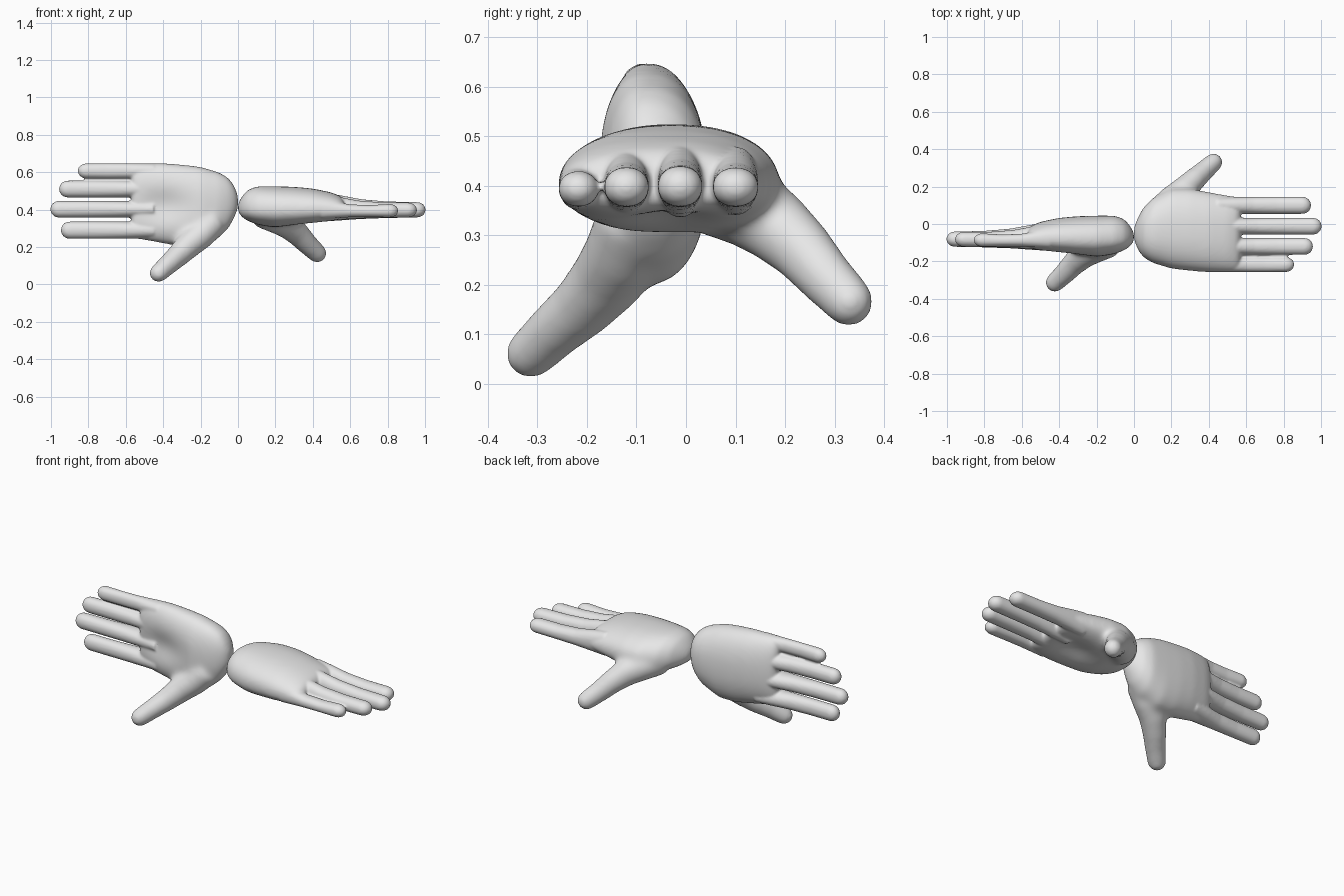
import bpy, bmesh, math
from mathutils import Matrix, Vector

cube = bpy.data.objects.get("Cube")
if cube:
    bpy.data.objects.remove(cube, do_unlink=True)

skin = bpy.data.materials.new("pale grey")
skin.use_nodes = True
GREY = (0.8, 0.8, 0.8, 1)
skin.diffuse_color = GREY
skin.node_tree.nodes["Principled BSDF"].inputs["Base Color"].default_value = GREY

SIDES = 32
MID = 0.40  # height of the widest line of the palm


def power(value, exponent):
    return math.copysign(abs(value) ** exponent, value)


def ring(bm, centre, side, up, down, square=2.0):
    """Closed superellipse ring with separate upper and lower half heights."""
    verts = []
    for i in range(SIDES):
        a = math.tau * i / SIDES
        c, s = power(math.cos(a), 2 / square), power(math.sin(a), 2 / square)
        verts.append(bm.verts.new(centre + side * c + (up if s > 0 else down) * s))
    return verts


def loft(bm, rings):
    """Skin a list of rings and close both ends."""
    for a, b in zip(rings, rings[1:]):
        for i in range(SIDES):
            j = (i + 1) % SIDES
            bm.faces.new((a[i], a[j], b[j], b[i]))
    bm.faces.new(rings[0][::-1])
    bm.faces.new(rings[-1])


def rounded_tip(bm, rings, centre, direction, side, up, length):
    """Extend a limb with a domed end."""
    for k in range(1, 7):
        a = k * math.pi / 2 / 6.3
        c = math.cos(a)
        rings.append(ring(bm, centre + direction * length * math.sin(a),
                          side * c, up * c, up * c))


def fuse(bm, voxel, passes):
    """Weld overlapping shells into one smooth skin."""
    bmesh.ops.recalc_face_normals(bm, faces=bm.faces[:])
    mesh = bpy.data.meshes.new("hand_blend")
    bm.to_mesh(mesh)
    bm.free()
    obj = bpy.data.objects.new("hand_blend", mesh)
    bpy.context.collection.objects.link(obj)
    mod = obj.modifiers.new("weld", 'REMESH')
    mod.mode = 'VOXEL'
    mod.voxel_size = voxel
    mod = obj.modifiers.new("soften", 'SMOOTH')
    mod.factor = 0.5
    mod.iterations = passes
    graph = bpy.context.evaluated_depsgraph_get()
    result = bpy.data.meshes.new_from_object(obj.evaluated_get(graph))
    bpy.data.objects.remove(obj, do_unlink=True)
    return result


X, Y, Z = Vector((1, 0, 0)), Vector((0, 1, 0)), Vector((0, 0, 1))

# Palm: x, side range, bottom and top
palm = [
    (0.0, -0.09, -0.01, 0.385, 0.435), (0.02, -0.14, 0.035, 0.36, 0.47),
    (0.05, -0.18, 0.09, 0.34, 0.505), (0.1, -0.21, 0.14, 0.32, 0.525),
    (0.2, -0.24, 0.19, 0.30, 0.525), (0.3, -0.252, 0.19, 0.305, 0.522),
    (0.4, -0.26, 0.172, 0.315, 0.513), (0.5, -0.26, 0.154, 0.33, 0.492),
    (0.55, -0.257, 0.15, 0.342, 0.472), (0.572, -0.24, 0.13, 0.36, 0.445),
]
bm = bmesh.new()
loft(bm, [ring(bm, Vector((x, (lo + hi) / 2, MID)), Y * (hi - lo) / 2,
               Z * (top - MID), Z * (MID - bottom), 2.25)
          for x, lo, hi, bottom, top in palm])

# Thumb: swings outward and down from the heel of the palm
thumb = [((0.13, 0.05, 0.385), 0.085), ((0.2, 0.125, 0.355), 0.082),
         ((0.265, 0.18, 0.32), 0.076), ((0.32, 0.235, 0.27), 0.066),
         ((0.375, 0.285, 0.212), 0.058), ((0.425, 0.33, 0.165), 0.053)]
points = [Vector(p) for p, r in thumb]
rings = []
for i, (p, r) in enumerate(thumb):
    direction = (points[min(i + 1, len(points) - 1)] - points[max(i - 1, 0)]).normalized()
    side = direction.cross(Z).normalized()
    up = side.cross(direction) * r
    side = side * r * 0.95
    rings.append(ring(bm, points[i], side, up, up))
rounded_tip(bm, rings, points[-1], direction, side, up, 0.05)
loft(bm, rings)
body = fuse(bm, 0.011, 22)

# Hollow of the palm
for v in body.vertices:
    x, y, z = v.co
    if z < MID:
        v.co.z += 0.032 * math.exp(-((x - 0.4) / 0.14) ** 2 - ((y + 0.03) / 0.09) ** 2)

# Fingers: centre line, half width, tip and drop of the knuckle
bm = bmesh.new()
bm.from_mesh(body)
fingers = [(0.1, 0.046, 0.947, 0.012), (-0.012, 0.045, 1.003, 0.0),
           (-0.12, 0.045, 0.957, 0.01), (-0.217, 0.04, 0.857, 0.04)]
profile = [(0.0, 0.335, 0.492), (0.2, 0.342, 0.476), (0.42, 0.35, 0.455),
           (0.7, 0.355, 0.443), (1.0, 0.358, 0.44)]
for y, half, tip, drop in fingers:
    rings = []
    start, dome = 0.45, 0.045
    for t, bottom, top in profile:
        x = start + (tip - dome - start) * t
        top -= drop * (1 - t) + 0.25 * drop * t
        bottom += 0.4 * drop * (1 - t)
        height = Z * (top - bottom) / 2
        centre = Vector((x, y, (top + bottom) / 2))
        rings.append(ring(bm, centre, Y * half, height, height, 2.15))
    rounded_tip(bm, rings, centre, X, Y * half, height, dome)
    loft(bm, rings)
hand = fuse(bm, 0.0065, 7)
hand.materials.clear()
hand.materials.append(skin)

# Second hand is mirrored and turned so that its palm faces the front
other = hand.copy()
other.transform(Matrix(((-1, 0, 0, 0), (0, 0, 1, -0.48),
                        (0, -1, 0, 0.39), (0, 0, 0, 1))))
other.flip_normals()

for name, mesh in (("palm_down_hand", hand), ("palm_forward_hand", other)):
    mesh.name = name
    mesh.polygons.foreach_set("use_smooth", [True] * len(mesh.polygons))
    bpy.context.collection.objects.link(bpy.data.objects.new(name, mesh))
